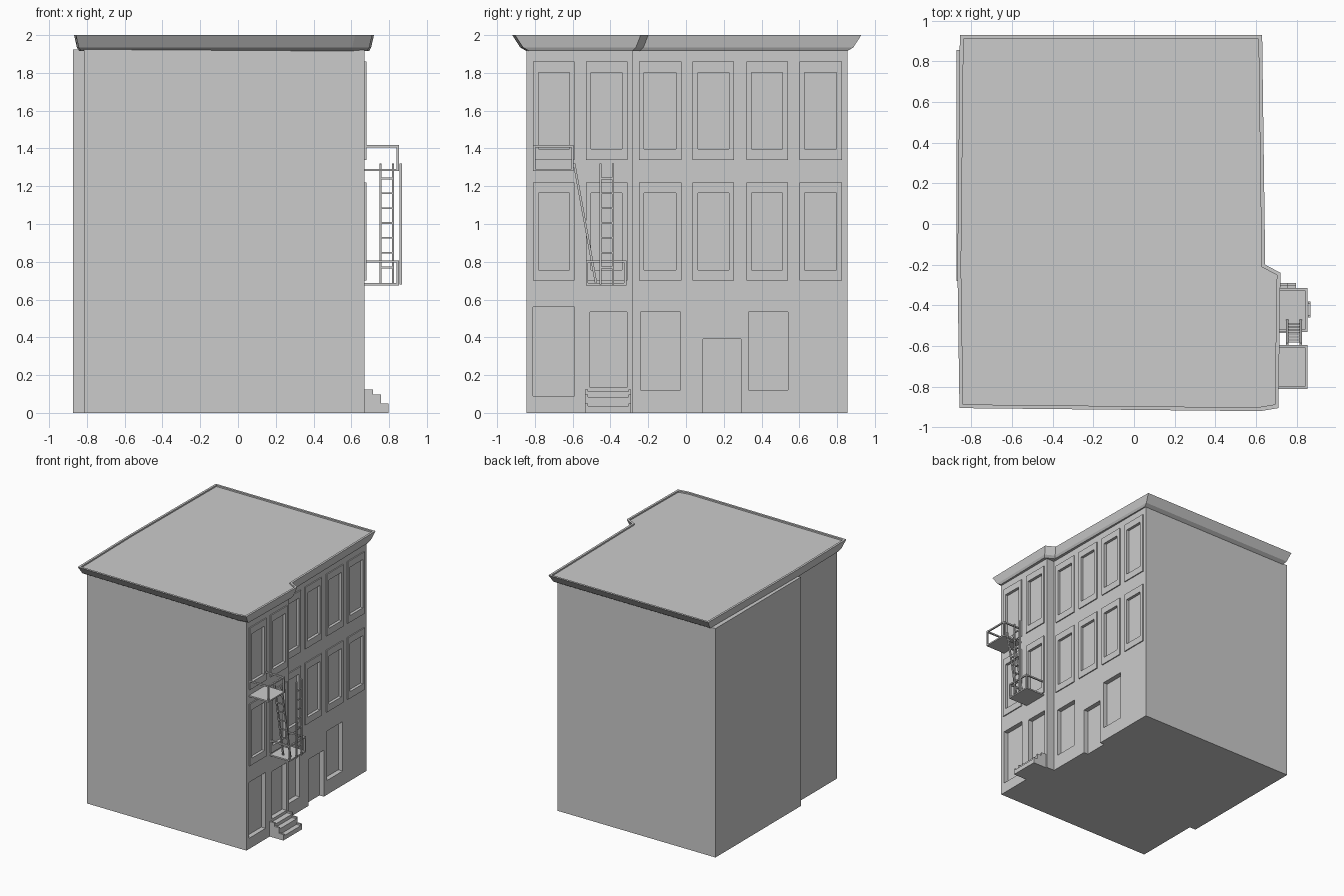
import bpy, bmesh
from mathutils import Vector

if "Cube" in bpy.data.objects:
    bpy.data.objects.remove(bpy.data.objects["Cube"])


def finish(bm, name):
    bmesh.ops.recalc_face_normals(bm, faces=bm.faces)
    me = bpy.data.meshes.new(name)
    bm.to_mesh(me)
    bm.free()
    ob = bpy.data.objects.new(name, me)
    bpy.context.collection.objects.link(ob)
    return ob


def box(bm, x, y, z):
    """Axis-aligned box from three (min, max) ranges."""
    v = bmesh.ops.create_cube(bm, size=1)['verts']
    for p in v:
        p.co = [(r[0] + r[1]) / 2 + c * (r[1] - r[0]) for r, c in zip((x, y, z), p.co)]


def bar(bm, a, b, t=0.012):
    """Square bar between two points."""
    a, b = Vector(a), Vector(b)
    d = b - a
    q = d.to_track_quat('Z', 'X')
    for p in bmesh.ops.create_cube(bm, size=1)['verts']:
        p.co = (a + b) / 2 + q @ Vector((p.co.x * t, p.co.y * t, p.co.z * d.length))


def loft(bm, rings):
    """Skin stacked closed rings and cap both ends."""
    vs = [[bm.verts.new(p) for p in r] for r in rings]
    n = len(vs[0])
    for a, b in zip(vs, vs[1:]):
        for i in range(n):
            bm.faces.new((a[i], a[(i + 1) % n], b[(i + 1) % n], b[i]))
    bm.faces.new(vs[0])
    bm.faces.new(vs[-1])


STEP = -0.28
XF, XB = 0.67, 0.595          # facade planes in front of / behind the step


def wall_x(y):
    return XF if y < STEP else XB


# Building body: two offset blocks as one footprint
foot = [(-0.815, -0.845), (XF, -0.845), (XF, STEP), (XB, STEP),
        (XB, 0.855), (-0.873, 0.855), (-0.873, STEP), (-0.815, STEP)]
bm = bmesh.new()
loft(bm, [[(x, y, z) for x, y in foot] for z in (0, 1.925)])
body = finish(bm, "building_walls")

# Openings cut into the facade, frames around the upper windows
cut, frames = bmesh.new(), bmesh.new()
columns = [(-0.81, -0.59), (-0.53, -0.31), (-0.25, -0.025),
           (0.035, 0.255), (0.32, 0.54), (0.60, 0.825)]
w = 0.028
for y0, y1 in columns:
    x = wall_x(y0)
    for z0, z1 in ((0.70, 1.22), (1.34, 1.86)):
        a, b, c, d = y0 + w, y1 - w, z0 + 0.057, z1 - 0.057
        box(cut, (x - 0.015, x + 0.1), (a, b), (c, d))
        fx = (x - 0.004, x + 0.009)
        box(frames, fx, (y0, a), (z0, z1))
        box(frames, fx, (b, y1), (z0, z1))
        box(frames, fx, (a, b), (z0, c))
        box(frames, fx, (a, b), (d, z1))
for y0, y1, z0, z1 in ((-0.81, -0.59, 0.09, 0.56), (-0.507, -0.312, 0.135, 0.535),
                       (-0.24, -0.03, 0.12, 0.535), (0.09, 0.29, -0.01, 0.39),
                       (0.33, 0.54, 0.12, 0.535)):
    x = wall_x(y0)
    box(cut, (x - 0.04, x + 0.1), (y0, y1), (z0, z1))
finish(frames, "window_frames")
cutter = finish(cut, "opening_cutter")
cutter.hide_render = True
mod = body.modifiers.new("openings", 'BOOLEAN')
mod.operation, mod.solver, mod.object = 'DIFFERENCE', 'EXACT', cutter
bpy.context.view_layer.objects.active = body
bpy.ops.object.modifier_apply(modifier=mod.name)
bpy.data.objects.remove(cutter)

# Flared cornice with a low rim around the flat roof
outline = [(-0.858, -0.905), (0.62, -0.92), (0.71, -0.905), (0.72, -0.24),
           (0.645, -0.2), (0.63, 0.928), (-0.856, 0.928), (-0.868, -0.2)]


def inset(dx, dy, z):
    out = []
    for x, y in outline:
        ny = y - dy if y > 0.5 else y + dy if y < -0.5 else y - dy * 0.6
        out.append((x - dx if x > 0 else x + dx, ny, z))
    return out


bm = bmesh.new()
loft(bm, [inset(0.025, 0.072, 1.917), inset(0.015, 0.042, 1.935), inset(0, 0, 2.0),
          inset(0.018, 0.018, 2.0), inset(0.018, 0.018, 1.988)])
finish(bm, "cornice_roof")

# Entrance stairs: treads between stepped cheeks
bm = bmesh.new()
for x0, x1, h in ((0.66, 0.715, 0.125), (0.715, 0.757, 0.097), (0.757, 0.797, 0.05)):
    box(bm, (x0, x1), (-0.52, -0.305), (0, h - 0.013))
    for y0 in (-0.535, -0.305):
        box(bm, (x0, x1), (y0, y0 + 0.015), (0, h))
finish(bm, "entrance_stairs")


# Fire escape landings with guard rails
def landing(name, y0, y1, z0, z1):
    bm = bmesh.new()
    box(bm, (0.66, 0.852), (y0, y1), (z0, z0 + 0.012))
    ya, yb, xr, zr = y0 + 0.006, y1 - 0.006, 0.846, z1 - 0.006
    for y in (ya, yb):
        bar(bm, (0.66, y, zr), (0.852, y, zr))
        bar(bm, (xr, y, z0), (xr, y, z1))
    bar(bm, (xr, y0, zr), (xr, y1, zr))
    finish(bm, name)


landing("lower_landing", -0.53, -0.315, 0.675, 0.808)
landing("upper_landing", -0.81, -0.595, 1.28, 1.417)


# Ladders: two rails and seven rungs
def ladder(name, foot, head, side):
    bm = bmesh.new()
    a, b, s = Vector(foot), Vector(head), Vector(side)
    for k in (-1, 1):
        bar(bm, a + s * k, b + s * k)
    for i in range(7):
        p = a.lerp(b, (0.09 + 0.0785 * i) / 0.64)
        bar(bm, p - s, p + s, 0.009)
    finish(bm, name)


ladder("sloped_ladder", (0.787, -0.475, 0.68), (0.787, -0.592, 1.32), (0.033, 0, 0))
ladder("upright_ladder", (0.862, -0.42, 0.68), (0.862, -0.42, 1.32), (0, 0.033, 0))
